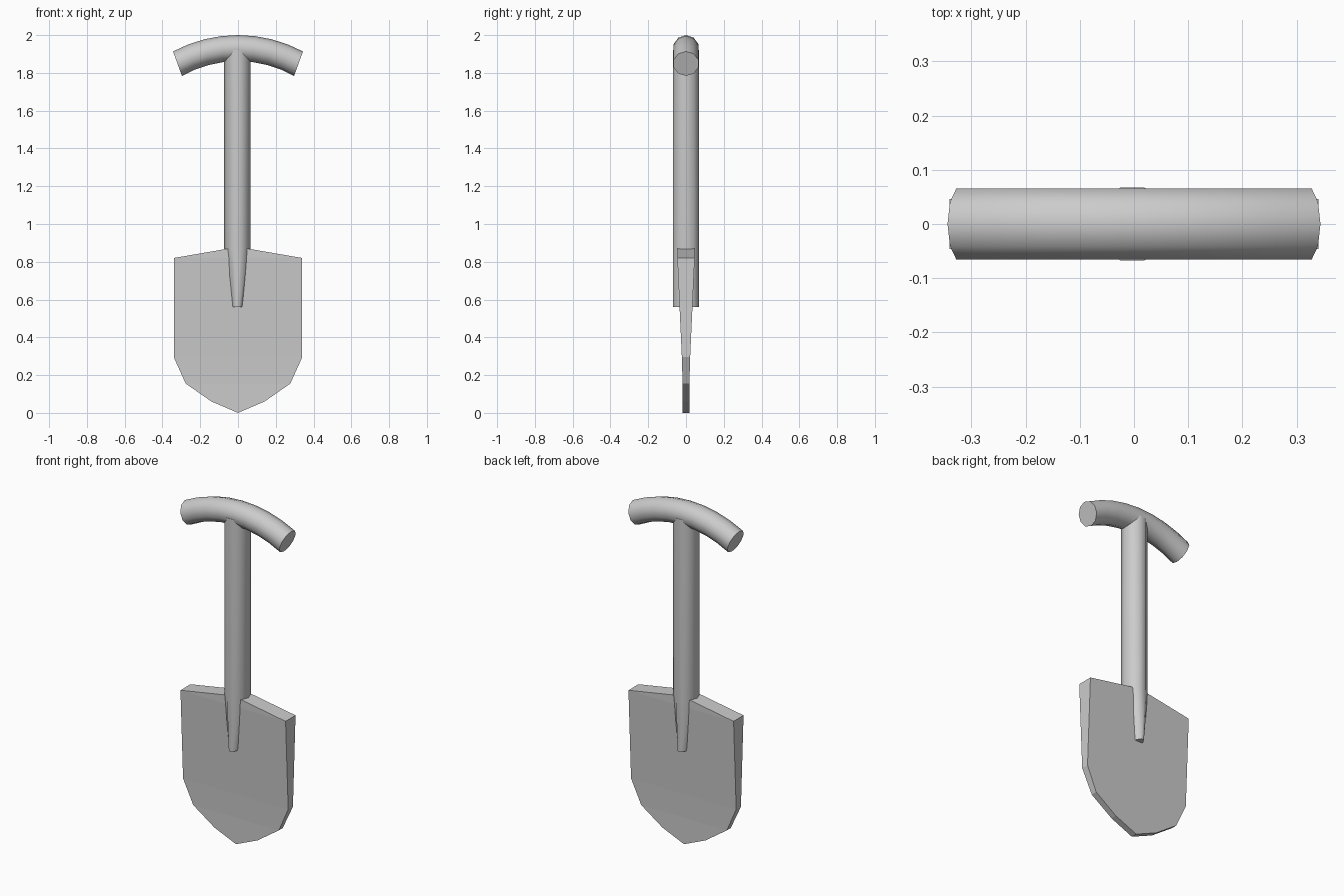
import bpy
from math import sin, cos, pi, radians, sqrt

if "Cube" in bpy.data.objects:
    bpy.data.objects.remove(bpy.data.objects["Cube"])

SIDES = 10


def make_object(name, verts, faces, smooth=False):
    mesh = bpy.data.meshes.new(name)
    mesh.from_pydata(verts, [], faces)
    mesh.update()
    obj = bpy.data.objects.new(name, mesh)
    bpy.context.collection.objects.link(obj)
    if smooth:
        bpy.ops.object.select_all(action='DESELECT')
        obj.select_set(True)
        bpy.context.view_layer.objects.active = obj
        bpy.ops.object.shade_smooth_by_angle(angle=radians(50))
    return obj


def loft(name, rings):
    """Skin equal-sized rings of points into a capped tube."""
    n = len(rings[0])
    verts = [p for ring in rings for p in ring]
    faces = [(r * n + i, r * n + (i + 1) % n, (r + 1) * n + (i + 1) % n, (r + 1) * n + i)
             for r in range(len(rings) - 1) for i in range(n)]
    faces += [tuple(reversed(range(n))), tuple(range(len(verts) - n, len(verts)))]
    return make_object(name, verts, faces, True)


# Shaft: round rod, pinched sideways where it runs down the blade
def shaft_ring(z, rx, ry):
    return [(-0.003 + rx * cos(2 * pi * i / SIDES), ry * sin(2 * pi * i / SIDES), z)
            for i in range(SIDES)]


loft("shaft", [shaft_ring(0.56, 0.029, 0.071), shaft_ring(0.87, 0.07, 0.071),
               shaft_ring(1.92, 0.07, 0.071)])

# Grip: tube bent along a shallow arc
ARC_R, HALF, STEPS, TUBE = 0.665, radians(28.8), 8, 0.069
grip = []
for s in range(STEPS + 1):
    t = 2 * s / STEPS - 1
    a, tilt = HALF * t, radians(20) * t
    x, z = ARC_R * sin(a), 1.931 - ARC_R * (1 - cos(a))
    ring = []
    for i in range(SIDES):
        b = 2 * pi * i / SIDES
        h = TUBE * cos(b)
        ring.append((x + h * sin(tilt), -TUBE * sin(b), z + h * cos(tilt)))
    grip.append(ring)
loft("grip", grip)

# Blade: half outline (x, z, half thickness), mirrored, thicker at the top
half = [(0, 0, 0.018), (0.14, 0.06, 0.018), (0.277, 0.155, 0.018),
        (0.34, 0.295, 0.022), (0.34, 0.82, 0.046), (0.05, 0.87, 0.046), (0, 0.87, 0.046)]
outline = half + [(-x, z, t) for x, z, t in reversed(half[1:-1])]
n = len(outline)
verts = [(x, -t, z) for x, z, t in outline] + [(x, t, z) for x, z, t in outline]
faces = [(i, i + n, (i + 1) % n + n, (i + 1) % n) for i in range(n)]
# Front and back built in horizontal strips between mirrored points
m = len(half)
for k in range(m - 1):
    strip = [k, k + 1]
    strip += [(n - k - 1) % n] if k + 1 < m - 1 else []
    strip += [(n - k) % n] if k else []
    faces.append(tuple(strip))
    faces.append(tuple(i + n for i in reversed(strip)))
make_object("blade", verts, faces)
